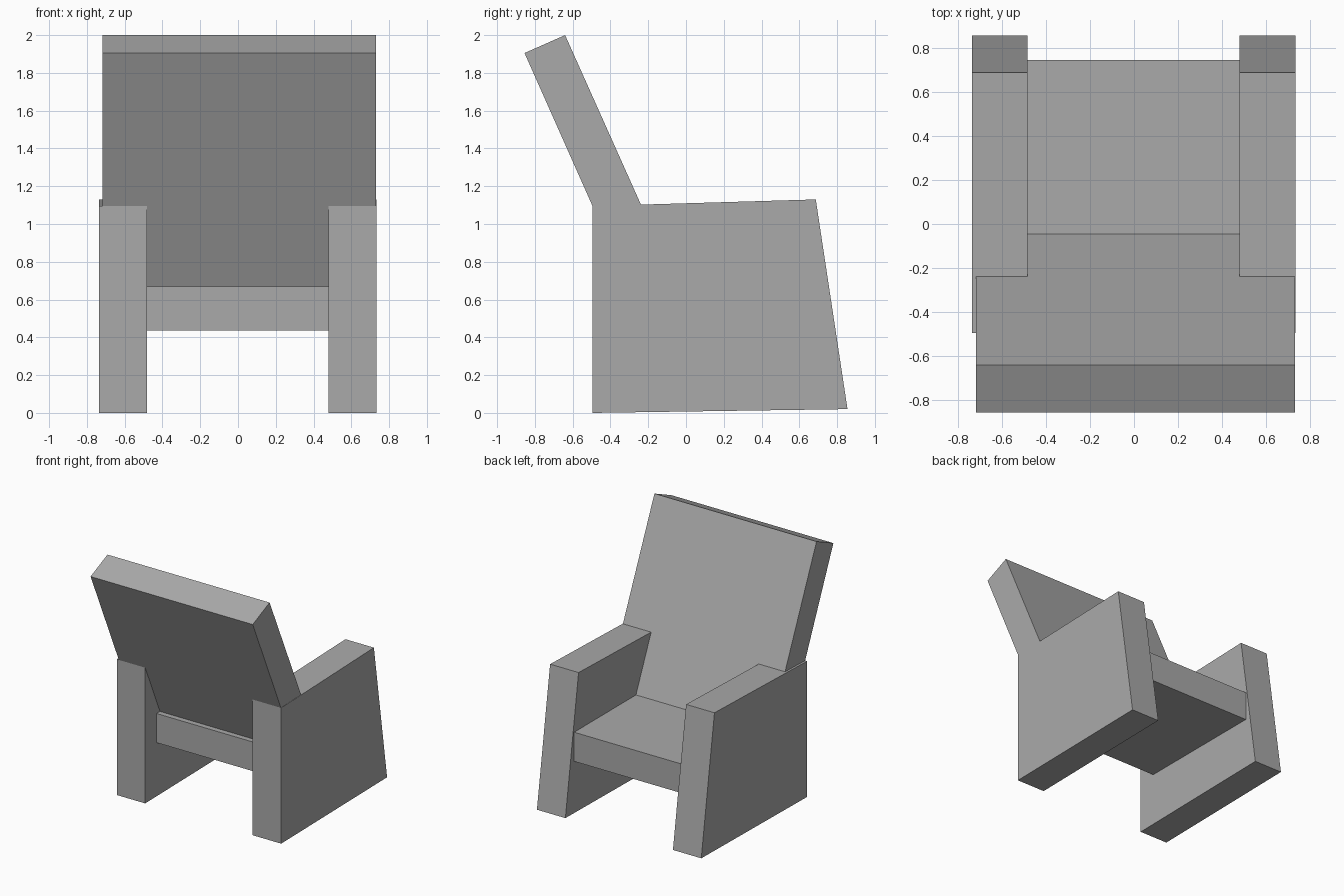
import bpy
import bmesh

cube = bpy.data.objects.get("Cube")
if cube:
    bpy.data.objects.remove(cube, do_unlink=True)

grey = bpy.data.materials.new("plain_grey")
colour = (0.4, 0.4, 0.4, 1.0)
grey.diffuse_color = colour
grey.use_nodes = True
grey.node_tree.nodes["Principled BSDF"].inputs["Base Color"].default_value = colour


def slab(name, profile, x_min, x_max):
    """Extrude a side profile of (y, z) points from x_min to x_max."""
    bm = bmesh.new()
    face = bm.faces.new([bm.verts.new((x_min, y, z)) for y, z in profile])
    extruded = bmesh.ops.extrude_face_region(bm, geom=[face])["geom"]
    moved = [v for v in extruded if isinstance(v, bmesh.types.BMVert)]
    bmesh.ops.translate(bm, vec=(x_max - x_min, 0, 0), verts=moved)
    bmesh.ops.recalc_face_normals(bm, faces=bm.faces)
    mesh = bpy.data.meshes.new(name)
    bm.to_mesh(mesh)
    bm.free()
    mesh.materials.append(grey)
    obj = bpy.data.objects.new(name, mesh)
    bpy.context.collection.objects.link(obj)
    return obj


# Solid side panels with sloping front edges, serving as legs and armrests
side = [(-0.495, 0.0), (0.855, 0.02), (0.687, 1.13), (-0.495, 1.095)]
slab("right_side_panel", side, -0.735, -0.482)
slab("left_side_panel", side, 0.478, 0.732)

# Seat board held between the panels
seat = [(-0.35, 0.435), (0.743, 0.435), (0.743, 0.67), (-0.35, 0.67)]
slab("seat", seat, -0.49, 0.49)

# Reclined backrest, its lower end sunk into the seat
backrest = [(-0.855, 1.905), (-0.64, 2.0), (-0.036, 0.65), (-0.255, 0.555)]
slab("backrest", backrest, -0.717, 0.73)
